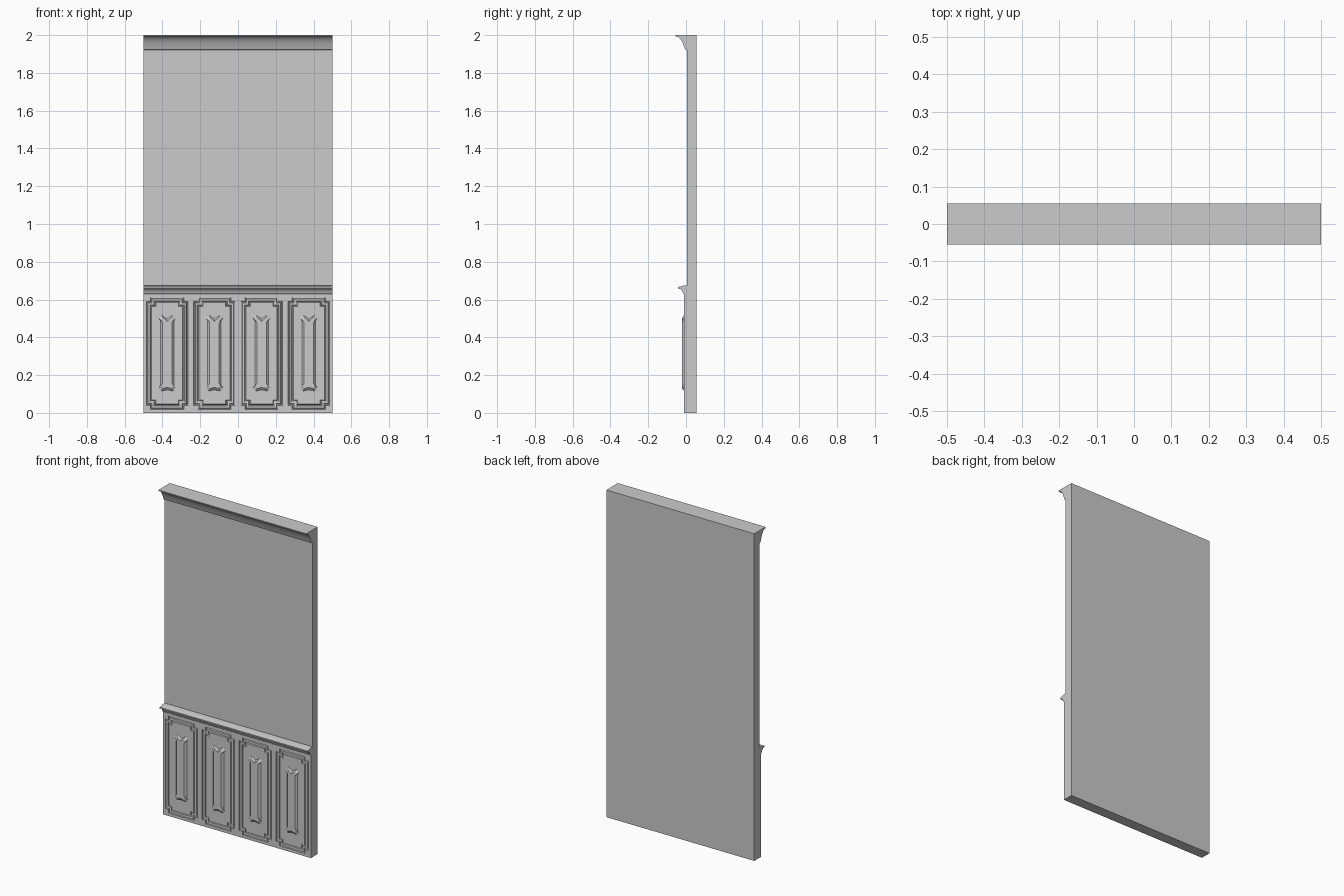
import bpy, bmesh

cube = bpy.data.objects.get("Cube")
if cube:
    bpy.data.objects.remove(cube, do_unlink=True)

GREY = (0.6, 0.6, 0.6, 1)
plaster = bpy.data.materials.new("grey_plaster")
plaster.use_nodes = True
plaster.diffuse_color = GREY
plaster.node_tree.nodes["Principled BSDF"].inputs["Base Color"].default_value = GREY


def loft(name, rings, smooth=False):
    """Skin equal-length rings of points and cap both ends."""
    bm = bmesh.new()
    loops = [[bm.verts.new(p) for p in ring] for ring in rings]
    for a, b in zip(loops, loops[1:]):
        n = len(a)
        for i in range(n):
            j = (i + 1) % n
            bm.faces.new((a[i], a[j], b[j], b[i]))
    bm.faces.new(loops[0])
    bm.faces.new(loops[-1])
    bmesh.ops.recalc_face_normals(bm, faces=bm.faces)
    mesh = bpy.data.meshes.new(name)
    bm.to_mesh(mesh)
    bm.free()
    mesh.materials.append(plaster)
    obj = bpy.data.objects.new(name, mesh)
    bpy.context.collection.objects.link(obj)
    if smooth:
        bpy.ops.object.select_all(action='DESELECT')
        obj.select_set(True)
        bpy.context.view_layer.objects.active = obj
        bpy.ops.object.shade_smooth_by_angle(angle=0.6)
    return obj


def moulding(name, profile, smooth=False):
    """Run a (y, z) profile along the width of the wall."""
    return loft(name, [[(x, y, z) for y, z in profile] for x in (-0.5, 0.5)], smooth)


# Wall slab, cornice and chair rail
FACE = 0.005
moulding("wall_slab", [(FACE, 0), (0.055, 0), (0.055, 2), (FACE, 2)])
moulding("cornice", [(FACE, 1.92), (-0.005, 1.924), (-0.01, 1.938), (-0.018, 1.96),
                     (-0.03, 1.98), (-0.04, 1.989), (-0.055, 1.994), (-0.055, 2), (FACE, 2)], True)
moulding("chair_rail", [(FACE, 0.63), (-0.012, 0.63), (-0.017, 0.636), (-0.019, 0.645),
                        (-0.027, 0.654), (-0.042, 0.659), (-0.042, 0.667),
                        (-0.028, 0.67), (-0.01, 0.675), (FACE, 0.675)], True)

# Wainscot bays
FRONT, DEEP, NOTCH = -0.01, -0.004, 0.022
HALF_W, HALF_H = 0.125, 0.315


def corner_ring(cx, half_w, half_h, y, stepped):
    """Twelve-point rectangle; stepped corners are cut inwards."""
    quarter = [(half_w, half_h - NOTCH),
               (half_w - NOTCH, half_h - NOTCH) if stepped else (half_w, half_h),
               (half_w - NOTCH, half_h)]
    pts = []
    for sx, sz in ((1, 1), (-1, 1), (-1, -1), (1, -1)):
        corner = quarter if sx * sz > 0 else quarter[::-1]
        pts += [(cx + sx * x, y, HALF_H + sz * z) for x, z in corner]
    return pts


# Two shallow grooves framing each panel: (inset, depth)
grooves = [(0, FRONT), (0.002, DEEP), (0.006, DEEP), (0.009, FRONT),
           (0.019, FRONT), (0.021, DEEP), (0.025, DEEP), (0.028, FRONT)]

# Raised plaque outline, right half from bottom to top centre
half_plaque = [(0, 0.122), (0.032, 0.115), (0.045, 0.135), (0.036, 0.145),
               (0.036, 0.488), (0.045, 0.502), (0.03, 0.518), (0, 0.497)]
outline = half_plaque + [(-x, z) for x, z in half_plaque[-2:0:-1]]

for i in range(4):
    cx = -0.375 + 0.25 * i
    rings = [corner_ring(cx, HALF_W, HALF_H, y, False) for y in (FACE, FRONT)]
    rings += [corner_ring(cx, 0.11 - d, 0.297 - d, y, True) for d, y in grooves]
    loft(f"wainscot_panel_{i + 1}", rings)
    # Sloping sides up to a flat plaque face
    loft(f"raised_plaque_{i + 1}",
         [[(cx + x * sx, y, HALF_H + (z - HALF_H) * sz) for x, z in outline]
          for y, sx, sz in ((FRONT + 0.003, 1, 1), (FRONT, 1, 1), (-0.021, 0.7, 0.93))])
